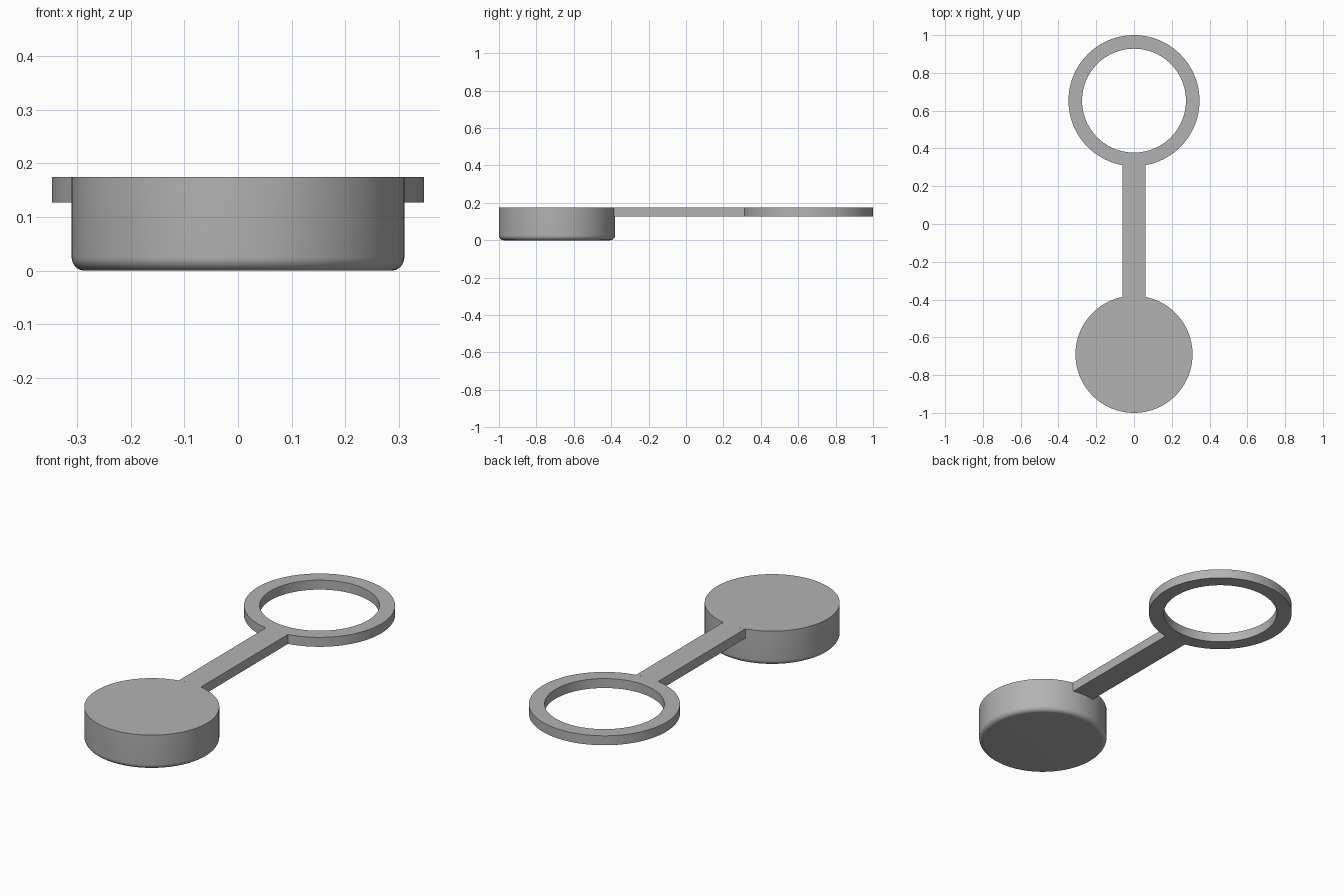
import bpy, bmesh
from math import sin, cos, asin, pi, radians

cube = bpy.data.objects.get("Cube")
if cube:
    bpy.data.objects.remove(cube, do_unlink=True)

TOP, STRAP_BOTTOM = 0.175, 0.127
CAP_Y, CAP_R, FILLET = -0.69, 0.31, 0.025
RING_Y, RING_R, HOLE_R = 0.653, 0.347, 0.275
HALF_W = 0.062
SEGMENTS = 96

grey = bpy.data.materials.new("plain grey")
grey.use_nodes = True
colour = (0.45, 0.45, 0.45, 1)
grey.diffuse_color = colour
grey.node_tree.nodes["Principled BSDF"].inputs["Base Color"].default_value = colour


def finish(name, bm, y=0):
    bmesh.ops.remove_doubles(bm, verts=bm.verts, dist=1e-5)
    bmesh.ops.recalc_face_normals(bm, faces=bm.faces)
    mesh = bpy.data.meshes.new(name)
    bm.to_mesh(mesh)
    bm.free()
    obj = bpy.data.objects.new(name, mesh)
    obj.location.y = y
    mesh.materials.append(grey)
    bpy.context.collection.objects.link(obj)
    bpy.ops.object.select_all(action="DESELECT")
    obj.select_set(True)
    bpy.context.view_layer.objects.active = obj
    bpy.ops.object.shade_smooth_by_angle(angle=radians(30))
    return obj


def lathe(name, profile, y, closed=False):
    """Spin a (radius, height) profile around the vertical axis."""
    bm = bmesh.new()
    verts = [bm.verts.new((r, 0, z)) for r, z in profile]
    pairs = list(zip(verts, verts[1:])) + ([(verts[-1], verts[0])] if closed else [])
    edges = [bm.edges.new(p) for p in pairs]
    bmesh.ops.spin(bm, geom=verts + edges, cent=(0, 0, 0), axis=(0, 0, 1),
                   angle=2 * pi, steps=SEGMENTS, use_merge=True)
    return finish(name, bm, y)


# Solid cap with a rounded lower edge
fillet = [(CAP_R - FILLET + FILLET * sin(a), FILLET - FILLET * cos(a))
          for a in (i * pi / 16 for i in range(9))]
lathe("cap", [(0, 0)] + fillet + [(CAP_R, TOP), (0, TOP)], CAP_Y)

# Flat retaining ring
lathe("retaining_ring", [(HOLE_R, STRAP_BOTTOM), (RING_R, STRAP_BOTTOM),
                         (RING_R, TOP), (HOLE_R, TOP)], RING_Y, closed=True)


# Strap whose ends follow the curves of the cap and the ring
def end_arc(centre, radius, side):
    half = asin(HALF_W / radius)
    angles = [half * (i / 4 - 1) for i in range(9)]
    return [(radius * sin(a), centre + side * radius * cos(a)) for a in angles]


outline = end_arc(CAP_Y, CAP_R, 1) + end_arc(RING_Y, RING_R, -1)[::-1]
bm = bmesh.new()
face = bm.faces.new([bm.verts.new((x, y, STRAP_BOTTOM)) for x, y in outline])
extruded = bmesh.ops.extrude_face_region(bm, geom=[face], use_keep_orig=True)
top_verts = [g for g in extruded["geom"] if isinstance(g, bmesh.types.BMVert)]
bmesh.ops.translate(bm, verts=top_verts, vec=(0, 0, TOP - STRAP_BOTTOM))
finish("strap", bm)
